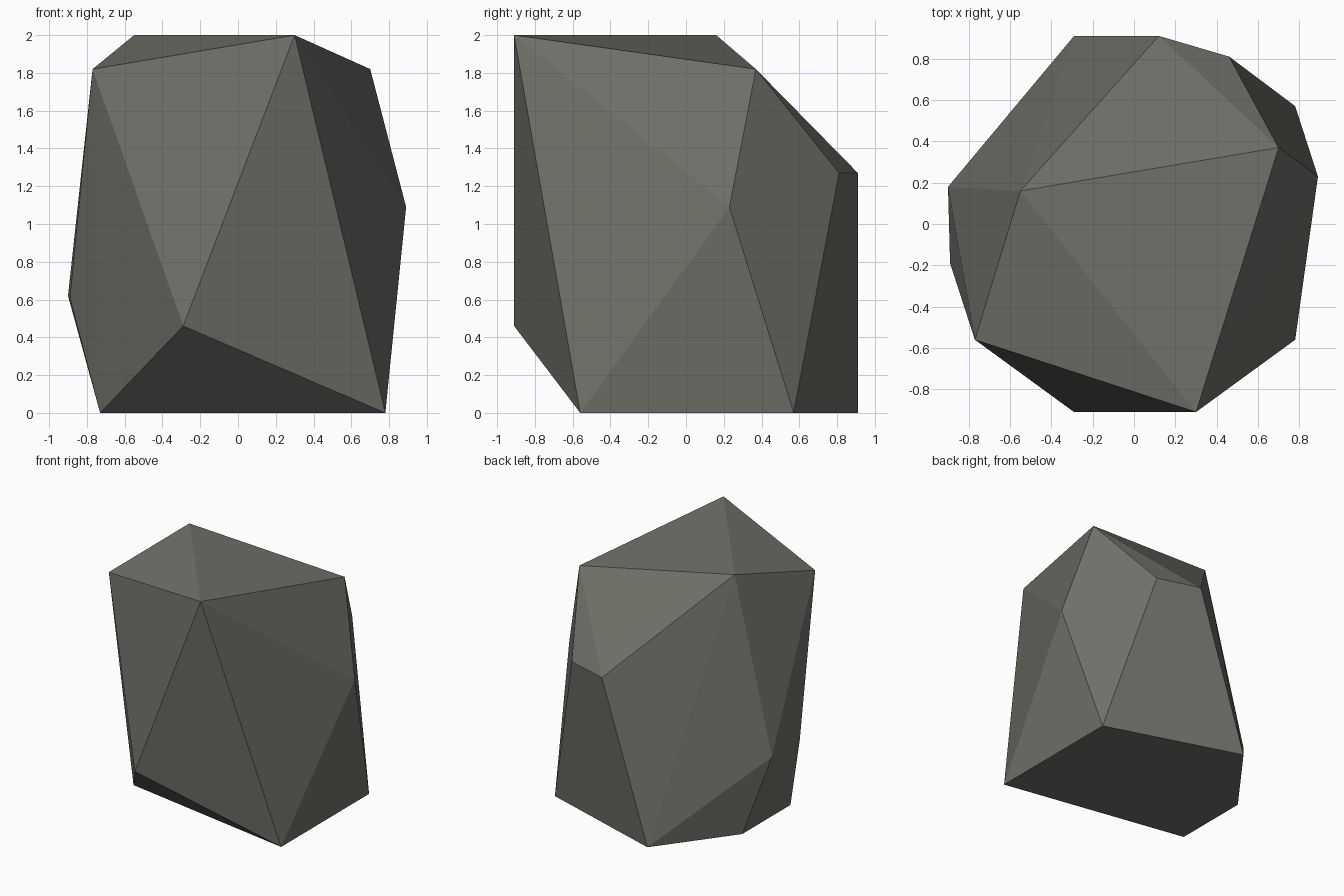
import bpy, bmesh, math

if "Cube" in bpy.data.objects:
    bpy.data.objects.remove(bpy.data.objects["Cube"])

# Corner points of the faceted boulder, by height
corners = [
    # flat base
    (0.78, -0.56, 0), (0.78, 0.57, 0), (-0.29, 0.91, 0),
    (-0.73, 0.32, 0), (-0.73, -0.30, 0),
    # lower and middle bulge
    (-0.29, -0.91, 0.46), (-0.89, -0.19, 0.61), (-0.90, 0.18, 0.62),
    (0.89, 0.23, 1.09), (0.46, 0.81, 1.27), (0.12, 0.91, 1.27),
    # shoulders and crown
    (0.70, 0.37, 1.82), (-0.77, -0.56, 1.82),
    (-0.55, 0.16, 2.0), (0.30, -0.91, 2.0),
]

stone = bpy.data.materials.new("grey_stone")
stone.diffuse_color = (0.155, 0.162, 0.137, 1)
stone.use_nodes = True
stone.node_tree.nodes["Principled BSDF"].inputs["Base Color"].default_value = stone.diffuse_color

# Boulder: convex hull around the corners, flat facets
bm = bmesh.new()
for c in corners:
    bm.verts.new(c)
bmesh.ops.convex_hull(bm, input=bm.verts[:])
bmesh.ops.dissolve_limit(bm, angle_limit=math.radians(1.5),
                         verts=bm.verts[:], edges=bm.edges[:])
bmesh.ops.recalc_face_normals(bm, faces=bm.faces[:])
mesh = bpy.data.meshes.new("boulder")
bm.to_mesh(mesh)
bm.free()
mesh.materials.append(stone)
bpy.context.collection.objects.link(bpy.data.objects.new("boulder", mesh))
